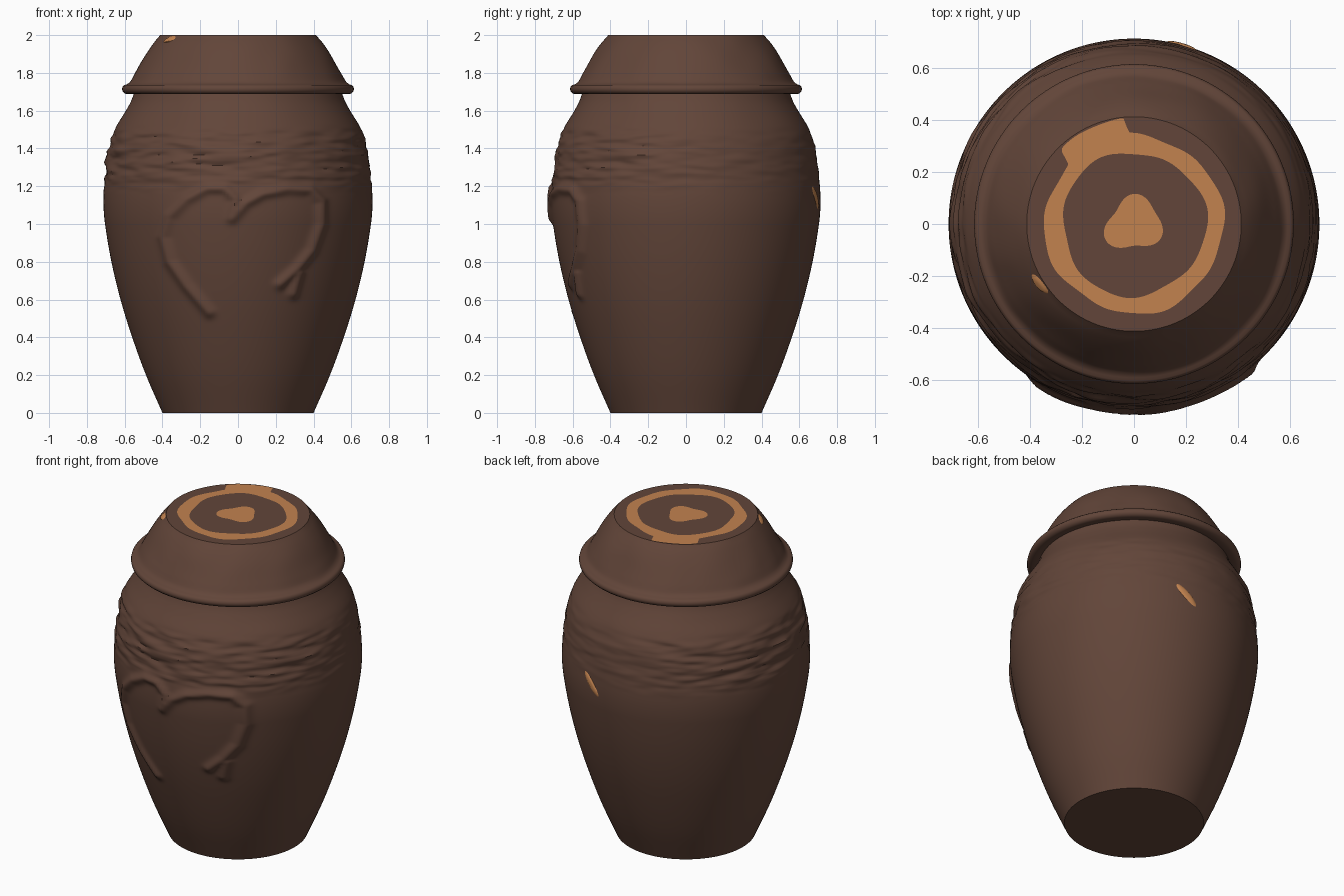
import bpy, math
from mathutils import Vector, noise

if "Cube" in bpy.data.objects:
    bpy.data.objects.remove(bpy.data.objects["Cube"])

def material(name, col):
    m = bpy.data.materials.new(name)
    m.diffuse_color = (*col, 1)
    m.use_nodes = True
    m.node_tree.nodes["Principled BSDF"].inputs["Base Color"].default_value = m.diffuse_color
    return m

BROWN = material("dark_brown_clay", (0.122, 0.060, 0.041))
ORANGE = material("orange_clay", (0.54, 0.225, 0.078))
N = 256

# radius against height for the vase body and for the lid dome
BODY = [(0, .40), (.2, .487), (.4, .56), (.6, .622), (.8, .67), (1.0, .704), (1.1, .712), (1.2, .709),
        (1.3, .699), (1.4, .684), (1.5, .652), (1.6, .592), (1.65, .565), (1.72, .54)]
LID = [(1.738, .59), (1.75, .573), (1.8, .545), (1.9, .487), (1.96, .446), (2.0, .412)]

def interp(pts, z):
    """Smooth cubic interpolation through the profile."""
    z = min(max(z, pts[0][0]), pts[-1][0])
    def slope(i):
        a, b = pts[max(i - 1, 0)], pts[min(i + 1, len(pts) - 1)]
        return (b[1] - a[1]) / (b[0] - a[0])
    i = 0
    while i < len(pts) - 2 and z > pts[i + 1][0]:
        i += 1
    h = pts[i + 1][0] - pts[i][0]
    t = (z - pts[i][0]) / h
    return ((2*t**3 - 3*t*t + 1) * pts[i][1] + (t**3 - 2*t*t + t) * h * slope(i)
            + (3*t*t - 2*t**3) * pts[i + 1][1] + (t**3 - t*t) * h * slope(i + 1))

def step(a, b, x):
    t = min(max((x - a) / (b - a), 0), 1)
    return t * t * (3 - 2 * t)

def make(name, verts, faces, mats, orange=()):
    me = bpy.data.meshes.new(name)
    me.from_pydata(verts, [], faces)
    me.materials.append(mats[0])
    if len(mats) > 1:
        me.materials.append(mats[1])
    for i in orange:
        me.polygons[i].material_index = 1
    ob = bpy.data.objects.new(name, me)
    bpy.context.collection.objects.link(ob)
    bpy.context.view_layer.objects.active = ob
    bpy.ops.object.select_all(action='DESELECT')
    ob.select_set(True)
    bpy.ops.object.shade_smooth_by_angle(angle=math.radians(40))
    return ob

def grid_faces(rings):
    return [(k*N + j, k*N + (j+1) % N, (k+1)*N + (j+1) % N, (k+1)*N + j)
            for k in range(rings - 1) for j in range(N)]

# heart strokes (x, z) raised on the front
HEART = [[(-.15, .53), (-.27, .67), (-.36, .80), (-.395, .93), (-.36, 1.04), (-.27, 1.13), (-.16, 1.19),
          (-.07, 1.19), (-.01, 1.13), (-.03, 1.03)],
         [(-.03, 1.03), (.04, 1.11), (.13, 1.16), (.26, 1.185), (.38, 1.18), (.44, 1.12), (.44, 1.0),
          (.39, .86), (.31, .76), (.22, .68)],
         [(.32, .74), (.29, .63)]]
SEGS = [(Vector(a), Vector(b)) for s in HEART for a, b in zip(s, s[1:])]

def heart_height(x, z):
    p, best = Vector((x, z)), 1
    for a, b in SEGS:
        d = b - a
        t = min(max((p - a).dot(d) / d.length_squared, 0), 1)
        best = min(best, (p - a - d * t).length)
    return 0.022 * math.exp(-(best / 0.026) ** 2)

def body_radius(a, z):
    r = interp(BODY, z)
    x, y = r * math.cos(a), r * math.sin(a)
    # rough horizontal scratch band
    band = step(1.14, 1.28, z) * (1 - step(1.46, 1.53, z))
    if band > 0:
        band *= 0.3 + 0.7 * (1 - step(0, 1, math.cos(a - math.radians(55))))
        n = noise.noise(Vector((x * 5, y * 5, z * 26))) + .6 * noise.noise(Vector((x * 9, y * 9, z * 45)))
        r += 0.013 * band * n
    # gentle hand-made unevenness under the rim
    r += 0.004 * noise.noise(Vector((x * 4, y * 4, z * 4))) * step(1.4, 1.6, z)
    if y < 0 and .45 < z < 1.3 and abs(x) < .55:
        r += heart_height(x, z)
    return r

# vase body
zs = [1.72 * k / 180 for k in range(181)]
verts = []
for z in zs:
    for j in range(N):
        a = math.tau * j / N
        r = body_radius(a, z)
        verts.append((r * math.cos(a), r * math.sin(a), z))
faces = grid_faces(len(zs))
faces.append(tuple(reversed(range(N))))
make("vase_body", verts, faces, [BROWN])

# lid: rolled rim, dome, then top rings with uneven painted outlines
def disc_edge(a):
    return .103 + .016 * math.cos(3 * a - math.radians(90)) * -1 * -1 * -1 + .006 * math.sin(2 * a + .6)

def ring_in(a):
    return .276 + .008 * math.sin(3 * a + 1) + .004 * math.sin(7 * a)

def ring_out(a):
    d = math.degrees(a) % 360
    bump = step(93, 96, d) * (1 - step(134, 138, d))
    return .343 + .007 * math.sin(4 * a + .5) + .004 * math.sin(9 * a) + .058 * bump

rim = [(.50, 1.70), (.56, 1.69), (.585, 1.687), (.60, 1.691), (.611, 1.702), (.614, 1.714),
       (.611, 1.727), (.602, 1.736)]
dome = [(interp(LID, z), z) for z in [1.738 + .262 * i / 20 for i in range(21)]]
outline = [lambda a, r=r: r for r, z in rim + dome]
heights = [z for r, z in rim + dome]
outline += [ring_out, ring_in, disc_edge, lambda a: .04]
heights += [2.0] * 4
verts = []
for f, z in zip(outline, heights):
    for j in range(N):
        a = math.tau * j / N
        r = f(a)
        if 1.75 < z < 1.99:   # slight dents in the dome
            r += .005 * noise.noise(Vector((r * math.cos(a) * 6, r * math.sin(a) * 6, z * 6)))
        verts.append((r * math.cos(a), r * math.sin(a), z))
K = len(heights)
faces = grid_faces(K)
first = len(rim) + len(dome)
orange = list(range(first * N, (first + 1) * N)) + list(range((first + 2) * N, (first + 3) * N))
orange.append(len(faces))
faces.append(tuple(range((K - 1) * N, K * N)))
make("lid", verts, faces, [BROWN, ORANGE], orange)

# small orange chips lying on the surface
def chip(name, prof, deg, z0, length, width, tilt):
    n, layers = 32, 4
    c, s = math.cos(tilt), math.sin(tilt)
    r0 = interp(prof, z0)
    vs = []
    for k in range(layers, -1, -1):
        f = max(k / layers, .01)
        for i in range(n):
            t = math.tau * i / n
            u, v = f * length * math.cos(t), f * width * math.sin(t)
            a = math.radians(deg) + (u * c - v * s) / r0
            z = z0 + u * s + v * c
            r = interp(prof, z) + .008 * (1 - f ** 4) - .001
            vs.append((r * math.cos(a), r * math.sin(a), min(z, 2.0)))
    fs = [(k*n + i, k*n + (i+1) % n, (k+1)*n + (i+1) % n, (k+1)*n + i) for k in range(layers) for i in range(n)]
    fs.append(tuple(range(layers * n, (layers + 1) * n)))
    make(name, vs, fs, [ORANGE])

chip("back_chip", BODY, 75, 1.14, .09, .024, math.radians(135))
chip("lid_chip", LID, 212.5, 1.978, .047, .016, 0.15)
